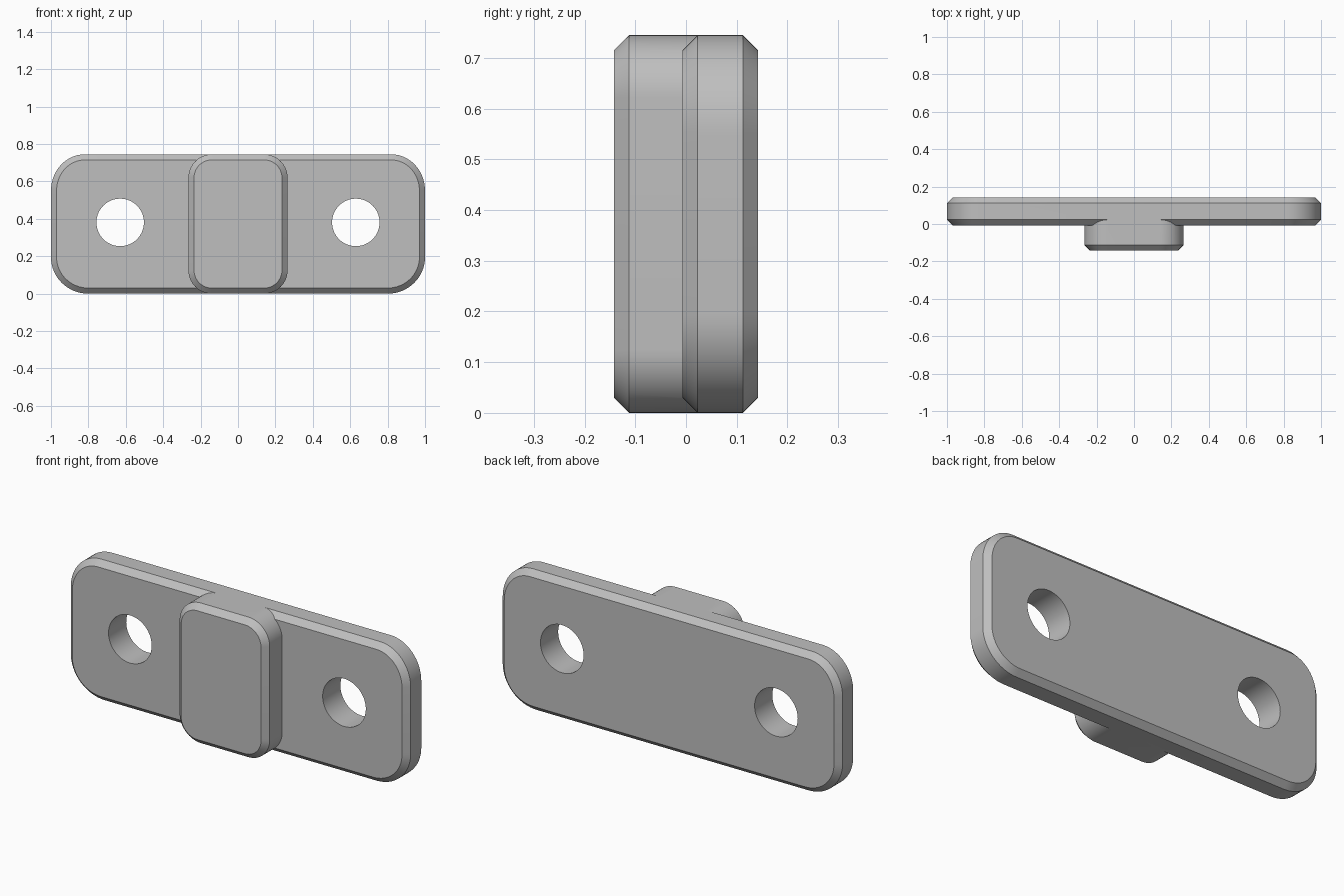
import bpy, bmesh, math

cube = bpy.data.objects.get("Cube")
if cube:
    bpy.data.objects.remove(cube, do_unlink=True)

HEIGHT = 0.745
CHAMFER = 0.03

grey = bpy.data.materials.new("plain_grey")
grey.use_nodes = True
colour = (0.52, 0.52, 0.52, 1)
grey.diffuse_color = colour
grey.node_tree.nodes["Principled BSDF"].inputs["Base Color"].default_value = colour


def finish(bm, name):
    bmesh.ops.recalc_face_normals(bm, faces=bm.faces[:])
    mesh = bpy.data.meshes.new(name)
    bm.to_mesh(mesh)
    bm.free()
    mesh.materials.append(grey)
    obj = bpy.data.objects.new(name, mesh)
    bpy.context.collection.objects.link(obj)
    return obj


def rounded_slab(name, half, top_rx, low_rx, rz, levels, steps=16):
    """Rounded rectangle in xz, lofted through (y, inset) levels."""
    corners = [(1, 1, top_rx), (-1, 1, top_rx), (-1, -1, low_rx), (1, -1, low_rx)]
    bm = bmesh.new()
    rings = []
    for y, inset in levels:
        ring = []
        for i, (sx, sz, rx) in enumerate(corners):
            cx = sx * (half - rx)
            cz = HEIGHT / 2 + sz * (HEIGHT / 2 - rz)
            for k in range(steps + 1):
                a = (i + k / steps) * math.pi / 2
                ring.append(bm.verts.new((cx + (rx - inset) * math.cos(a), y,
                                          cz + (rz - inset) * math.sin(a))))
        rings.append(ring)
    for low, high in zip(rings, rings[1:]):
        for i in range(len(low)):
            j = (i + 1) % len(low)
            bm.faces.new((low[i], low[j], high[j], high[i]))
    bm.faces.new(rings[0])
    bm.faces.new(rings[-1])
    return finish(bm, name)


def apply_boolean(target, tool, operation):
    mod = target.modifiers.new(operation.lower(), "BOOLEAN")
    mod.operation = operation
    mod.solver = "EXACT"
    mod.object = tool
    bpy.context.view_layer.objects.active = target
    bpy.ops.object.modifier_apply(modifier=mod.name)
    bpy.data.objects.remove(tool, do_unlink=True)


# Long backing plate, chamfered on both faces
plate = rounded_slab("mounting_plate", 1.0, 0.18, 0.2, 0.195,
                     [(-0.007, CHAMFER), (0.023, 0), (0.112, 0), (0.142, CHAMFER)])

# Raised centre block, chamfered in front and sunk into the plate
block = rounded_slab("centre_block", 0.265, 0.125, 0.125, 0.125,
                     [(-0.142, CHAMFER), (-0.112, 0), (0.07, 0)])
apply_boolean(plate, block, "UNION")

# Two round through holes
for side in (-1, 1):
    bpy.ops.mesh.primitive_cylinder_add(vertices=64, radius=0.127, depth=0.6,
                                        location=(side * 0.63, 0.07, 0.381),
                                        rotation=(math.pi / 2, 0, 0))
    cutter = bpy.context.object
    cutter.name = "hole_cutter"
    cutter.hide_render = True
    cutter.data.materials.append(grey)
    apply_boolean(plate, cutter, "DIFFERENCE")

# Smooth rounded walls, crisp chamfer edges
bpy.ops.object.select_all(action="DESELECT")
plate.select_set(True)
bpy.context.view_layer.objects.active = plate
bpy.ops.object.shade_smooth_by_angle(angle=math.radians(30))
